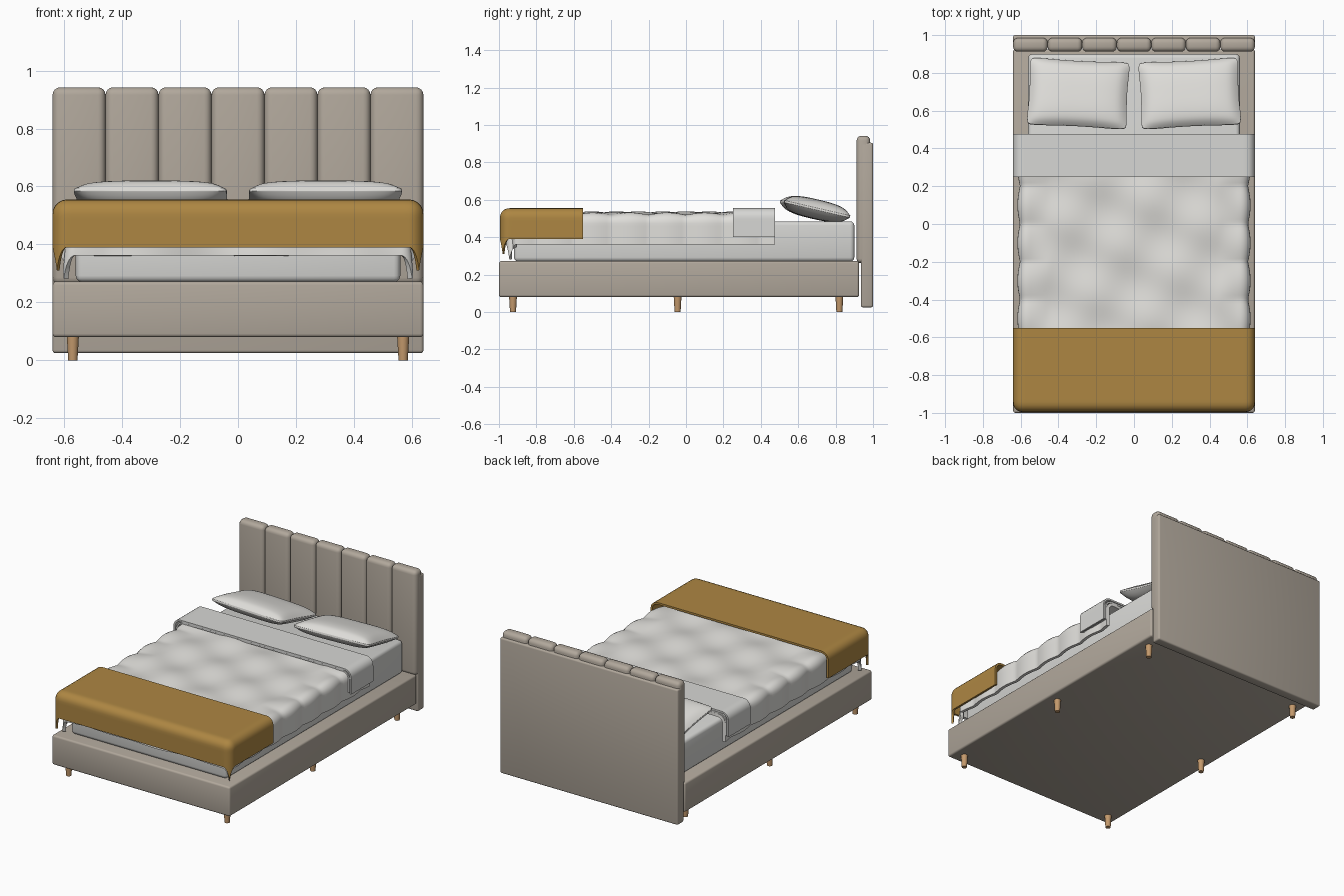
import bpy, bmesh
from math import sin, cos, pi, hypot, radians
from mathutils import Matrix

if "Cube" in bpy.data.objects:
    bpy.data.objects.remove(bpy.data.objects["Cube"], do_unlink=True)


def material(name, r, g, b):
    m = bpy.data.materials.new(name)
    m.use_nodes = True
    m.diffuse_color = (r, g, b, 1)
    m.node_tree.nodes["Principled BSDF"].inputs["Base Color"].default_value = (r, g, b, 1)
    return m


UPHOLSTERY = material("beige upholstery", 0.44, 0.39, 0.33)
WOOD = material("warm wood", 0.55, 0.32, 0.15)
LINEN = material("white linen", 0.74, 0.73, 0.70)
SHEET = material("pale grey sheet", 0.68, 0.68, 0.66)
MUSTARD = material("mustard throw", 0.42, 0.24, 0.055)


def finish(name, bm, mat, modifier=None, angle=40, **settings):
    """Turn a bmesh into a shaded object with one applied modifier."""
    mesh = bpy.data.meshes.new(name)
    bm.to_mesh(mesh)
    bm.free()
    mesh.materials.append(mat)
    ob = bpy.data.objects.new(name, mesh)
    bpy.context.collection.objects.link(ob)
    bpy.ops.object.select_all(action="DESELECT")
    ob.select_set(True)
    bpy.context.view_layer.objects.active = ob
    if modifier:
        mod = ob.modifiers.new(modifier, modifier)
        for key, value in settings.items():
            setattr(mod, key, value)
        bpy.ops.object.modifier_apply(modifier=mod.name)
    bpy.ops.object.shade_smooth_by_angle(angle=radians(angle))
    return ob


def box(name, xs, ys, zs, bevel, mat, segments=3):
    """Rounded box between the given limits on each axis."""
    bm = bmesh.new()
    bmesh.ops.create_cube(bm, size=1)
    for v in bm.verts:
        for i, (lo, hi) in enumerate((xs, ys, zs)):
            v.co[i] = hi if v.co[i] > 0 else lo
    return finish(name, bm, mat, "BEVEL", width=bevel, segments=segments)


def grid(nx, ny, place):
    """Sheet of quads; place(s, t) gives the point for s, t in 0..1."""
    bm = bmesh.new()
    rows = [[bm.verts.new(place(i / nx, j / ny)) for i in range(nx + 1)]
            for j in range(ny + 1)]
    for a, b in zip(rows, rows[1:]):
        for i in range(nx):
            bm.faces.new((a[i], a[i + 1], b[i + 1], b[i]))
    return bm


def drape(name, half, front, back, top, hem, thick, mat, over_foot=True, puff=None, r=0.05):
    """Cloth bent over the sides, and over the foot end with pointed corners."""
    hang = top - hem - r + r * pi / 2
    core_x = half - r
    core_y = front + r if over_foot else front
    v0 = core_y - hang if over_foot else front

    def place(s, t):
        u = (2 * s - 1) * (core_x + hang)
        v = v0 + t * (back - v0)
        cx, cy = max(-core_x, min(core_x, u)), max(core_y, v)
        d = hypot(u - cx, v - cy)
        dx, dy = ((u - cx) / d, (v - cy) / d) if d else (0, 0)
        bend = min(d / r, pi / 2)
        out = r * sin(bend) + (puff(u, v) * sin(bend) if puff else 0)
        z = top - r * (1 - cos(bend)) - max(0, d - r * pi / 2)
        z += puff(u, v) * cos(bend) if puff else 0
        return cx + dx * out, cy + dy * out, z

    nx = int(2 * (core_x + hang) / 0.016)
    ny = max(8, int((back - v0) / 0.016))
    return finish(name, grid(nx, ny, place), mat, "SOLIDIFY", thickness=thick, offset=-1)


def quilt(u, v):
    """Soft padding folds, scalloped along the hanging sides."""
    soft = sin(13 * u + 5 * v) * sin(15 * v - 4 * u)
    scallop = abs(sin(pi * v / 0.2)) - 0.6
    side = max(0, min(1, (abs(u) - 0.45) / 0.12))
    return 0.011 * soft * (1 - side) + 0.014 * scallop * side


# Bed frame and mattress
box("bed_base", (-0.64, 0.64), (-1, 0.925), (0.08, 0.272), 0.012, UPHOLSTERY)
box("mattress", (-0.56, 0.56), (-0.92, 0.9), (0.27, 0.485), 0.022, SHEET)

# Headboard with seven padded channels
box("headboard_panel", (-0.64, 0.64), (0.935, 1), (0.025, 0.905), 0.01, UPHOLSTERY)
channels = 7
width = 1.28 / channels
for i in range(channels):
    x = -0.64 + i * width
    box(f"headboard_channel_{i + 1}", (x, x + width), (0.912, 0.985), (0.26, 0.942),
        0.026, UPHOLSTERY, 4)

# Tapered legs
for row, y in (("front", -0.925), ("middle", -0.045), ("back", 0.82)):
    for side, x in (("right", -0.57), ("left", 0.57)):
        bm = bmesh.new()
        bmesh.ops.create_cone(bm, cap_ends=True, segments=24, radius1=0.016, radius2=0.021,
                              depth=0.085, matrix=Matrix.Translation((x, y, 0.0425)))
        finish(f"{row}_{side}_leg", bm, WOOD)

# Bedding
drape("duvet", 0.612, -0.955, 0.475, 0.527, 0.362, 0.02, LINEN, puff=quilt)
drape("duvet_fold_under", 0.624, 0.255, 0.474, 0.541, 0.405, 0.01, SHEET, over_foot=False)
drape("duvet_fold", 0.64, 0.25, 0.476, 0.555, 0.4, 0.011, SHEET, over_foot=False)
drape("throw_blanket", 0.64, -0.995, -0.55, 0.555, 0.39, 0.013, MUSTARD)


# Pillows, tilted and turned slightly towards each other
def pillow(name, side):
    bm = bmesh.new()
    bmesh.ops.create_cube(bm, size=2)
    bmesh.ops.subdivide_edges(bm, edges=bm.edges[:], cuts=15, use_grid_fill=True)
    for v in bm.verts:
        x, y, z = v.co
        puff = max(0, (1 - abs(x) ** 3.5) * (1 - abs(y) ** 3)) ** 0.5
        pinch_x, pinch_y = 1 - 0.05 * (1 - y * y), 1 - 0.06 * (1 - x * x)
        corner = 1 - 0.05 * (x * y) ** 6
        v.co = (0.272 * x * pinch_x * corner, 0.187 * y * pinch_y * corner,
                z * (0.006 + 0.047 * puff))
    turn = Matrix.Rotation(radians(3 * side), 4, "Z") @ Matrix.Rotation(radians(-13), 4, "X")
    bm.transform(Matrix.Translation((0.295 * side, 0.69, 0.55)) @ turn)
    finish(name, bm, LINEN, "SUBSURF", 60, levels=1)


pillow("right_pillow", -1)
pillow("left_pillow", 1)
